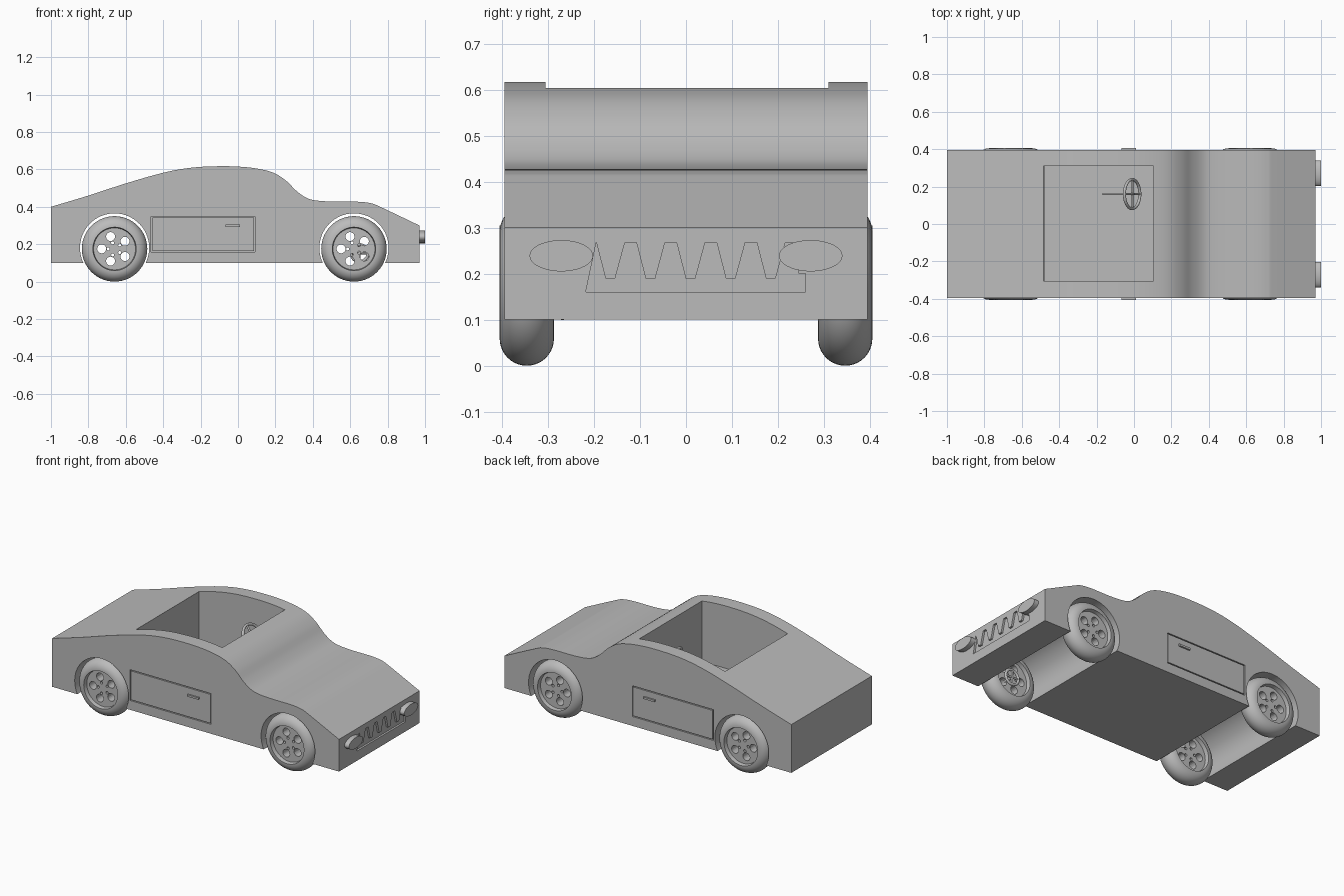
import bpy, bmesh, math
from mathutils import Vector, Matrix

if "Cube" in bpy.data.objects:
    bpy.data.objects.remove(bpy.data.objects["Cube"])

grey = bpy.data.materials.new("plain grey")
grey.diffuse_color = (0.5, 0.5, 0.5, 1)
grey.use_nodes = True
grey.node_tree.nodes["Principled BSDF"].inputs["Base Color"].default_value = grey.diffuse_color
HALF_W = 0.395
ARCHES = (-0.66, 0.62)


def finish(name, bm, smooth=True):
    bmesh.ops.recalc_face_normals(bm, faces=bm.faces)
    mesh = bpy.data.meshes.new(name)
    bm.to_mesh(mesh)
    bm.free()
    ob = bpy.data.objects.new(name, mesh)
    bpy.context.collection.objects.link(ob)
    mesh.materials.append(grey)
    if smooth:
        shade(ob)
    return ob


def shade(ob):
    bpy.ops.object.select_all(action='DESELECT')
    ob.select_set(True)
    bpy.context.view_layer.objects.active = ob
    bpy.ops.object.shade_smooth_by_angle(angle=math.radians(28))


def prism(bm, pts, step):
    """Extrude a closed outline of 3D points along step."""
    face = bm.faces.new([bm.verts.new(p) for p in pts])
    new = bmesh.ops.extrude_face_region(bm, geom=[face])["geom"]
    bmesh.ops.translate(bm, vec=step, verts=[v for v in new if isinstance(v, bmesh.types.BMVert)])
    return bm


def box(bm, x0, x1, y0, y1, z0, z1):
    return prism(bm, [(x0, y0, z0), (x1, y0, z0), (x1, y1, z0), (x0, y1, z0)], (0, 0, z1 - z0))


def ellipse(cu, cv, ru, rv, n=48):
    return [(cu + ru * math.cos(2 * math.pi * i / n), cv + rv * math.sin(2 * math.pi * i / n)) for i in range(n)]


def rod(bm, a, b, r, n=16):
    a, b = Vector(a), Vector(b)
    m = Matrix.Translation((a + b) / 2) @ (b - a).to_track_quat('Z', 'Y').to_matrix().to_4x4()
    bmesh.ops.create_cone(bm, cap_ends=True, segments=n, radius1=r, radius2=r, depth=(b - a).length, matrix=m)


def spin(bm, profile, n):
    """Revolve (radius, height) points around z; radius 0 closes the pole."""
    verts = [bm.verts.new((r, 0, h)) for r, h in profile]
    edges = [bm.edges.new(p) for p in zip(verts, verts[1:])]
    bmesh.ops.spin(bm, geom=verts + edges, axis=(0, 0, 1), cent=(0, 0, 0),
                   angle=2 * math.pi, steps=n, use_duplicate=False)
    bmesh.ops.remove_doubles(bm, verts=bm.verts, dist=1e-5)


def ring(name, major, minor, matrix):
    bm = bmesh.new()
    prof = [(major + minor * math.cos(a), minor * math.sin(a)) for a in [math.pi * k / 6 for k in range(13)]]
    spin(bm, prof, 40)
    bm.transform(matrix)
    return finish(name, bm)


def cut(ob, *cutters):
    for c in cutters:
        m = ob.modifiers.new("cut", 'BOOLEAN')
        m.operation, m.solver, m.object = 'DIFFERENCE', 'EXACT', c
        bpy.context.view_layer.objects.active = ob
        bpy.ops.object.modifier_apply(modifier=m.name)
        bpy.data.objects.remove(c)
    shade(ob)


def curve_through(keys, steps=5):
    out = []
    for i in range(len(keys) - 1):
        p = [Vector(keys[min(max(i + k, 0), len(keys) - 1)]) for k in (-1, 0, 1, 2)]
        for s in range(steps):
            t = s / steps
            q = 0.5 * (2 * p[1] + (p[2] - p[0]) * t + (2 * p[0] - 5 * p[1] + 4 * p[2] - p[3]) * t * t
                       + (3 * p[1] - p[0] - 3 * p[2] + p[3]) * t ** 3)
            out.append((q.x, q.y))
    return out + [keys[-1]]


# body: roof line, straight nose and tail, wheel arches along the bottom
roof = [(-1, .4), (-.8, .46), (-.6, .525), (-.4, .582), (-.25, .609), (-.1, .617), (.03, .613),
        (.13, .599), (.2, .577), (.26, .537), (.31, .487), (.36, .451), (.41, .435), (.5, .428),
        (.64, .427), (.71, .419), (.76, .4), (.97, .3)]
outline = curve_through(roof) + [(.97, .1)]
ARCH_Z, ARCH_R = 0.18, 0.185
start = math.asin((0.1 - ARCH_Z) / ARCH_R)
for cx in reversed(ARCHES):
    for i in range(41):
        a = start + (math.pi - 2 * start) * i / 40
        outline.append((cx + ARCH_R * math.cos(a), ARCH_Z + ARCH_R * math.sin(a)))
outline.append((-1, .1))
body = finish("body", prism(bmesh.new(), [(x, -HALF_W, z) for x, z in outline], (0, 2 * HALF_W, 0)))

# open cockpit
cockpit = finish("cockpit_cutter", box(bmesh.new(), -.485, .105, -.305, .31, .23, .8), False)

# narrow door gaps on both sides
bm = bmesh.new()
G = 0.006
X0, X1, Z0, Z1 = -.464, .092, .158, .349
for s in (-1, 1):
    outer = [(X0, Z0), (X1, Z0), (X1, Z1), (X0, Z1)]
    inner = [(X0 + G, Z0 + G), (X1 - G, Z0 + G), (X1 - G, Z1 - G), (X0 + G, Z1 - G)]
    loops = [[bm.verts.new((x, s * y, z)) for x, z in lp]
             for lp, y in ((outer, .385), (outer, .42), (inner, .42), (inner, .385))]
    for k in range(4):
        for i in range(4):
            j, l = (i + 1) % 4, loops[(k + 1) % 4]
            bm.faces.new([loops[k][i], loops[k][j], l[j], l[i]])
door_gaps = finish("door_gap_cutter", bm, False)

# toothed grille recess
grille = [(.26, .2), (.26, .16), (-.218, .16)]
for i in range(6):
    y = -.207 + i * .0872
    if i:
        grille.append((y - .013 + .0, .268))
    grille.append((y + .012, .268))
    if i < 5:
        grille += [(y + .032, .19), (y + .053, .19)]
grille.append((.245, .2))
recess = finish("grille_cutter", prism(bmesh.new(), [(.958, y, z) for y, z in grille], (.1, 0, 0)), False)
cut(body, cockpit, door_gaps, recess)

# headlights and door handles
for s, side in ((-1, "right"), (1, "left")):
    pts = [(.96, y, z) for y, z in ellipse(s * .271, .239, .069, .034)]
    finish("headlight_" + side, prism(bmesh.new(), pts, (.04, 0, 0)))
    y0, y1 = sorted((s * .39, s * .405))
    finish("door_handle_" + side, box(bmesh.new(), -.066, .011, y0, y1, .293, .305), False)

# wheels: round tyre, recessed rim disc, five large and five small holes
T = 0.059
tyre = [(.116 + T * math.cos(a), T * math.sin(a)) for a in [math.pi * (k / 20 - .5) for k in range(21)]]
profile = [(0, -.035), (.112, -.035)] + tyre + [(.112, .035), (0, .035)]
to_side = Matrix.Rotation(math.pi / 2, 4, 'X')
for cx, end in zip(ARCHES, ("rear", "front")):
    for s, side in ((-1, "right"), (1, "left")):
        place = Matrix.Translation((cx, s * .346, .175)) @ to_side
        bm = bmesh.new()
        spin(bm, profile, 56)
        bm.transform(place)
        wheel = finish(f"wheel_{end}_{side}", bm)
        bm = bmesh.new()
        for k in range(5):
            a = math.pi + 2 * math.pi * k / 5
            for dist, r in ((.069, .024), (.034, .008)):
                x, y = dist * math.cos(a), dist * math.sin(a)
                rod(bm, (x, y, -.1), (x, y, .1), r, 20)
        bm.transform(place)
        cut(wheel, finish("hole_cutter", bm, False))

# steering wheel with spokes and column
axis = Vector((.85, 0, .53)).normalized()
up, hub = Vector((-.53, 0, .85)).normalized(), Vector((-.01, .16, .46))
ring("steering_wheel", .078, .008, Matrix.Translation(hub) @ axis.to_track_quat('Z', 'Y').to_matrix().to_4x4())
bm = bmesh.new()
rod(bm, hub - up * .078, hub + up * .078, .006)
rod(bm, hub - Vector((0, .078, 0)), hub + Vector((0, .078, 0)), .006)
rod(bm, hub - axis * .185, hub + axis * .01, .006)
finish("steering_column", bm)

# small ring with spokes behind the front right wheel
c = Vector((.65, -.268, .152))
ring("hub_ring", .045, .008, Matrix.Translation(c) @ to_side)
bm = bmesh.new()
for d in (Vector((.045, 0, 0)), Vector((0, 0, .045))):
    rod(bm, c - d, c + d, .006)
rod(bm, c, c + Vector((0, -.06, 0)), .01)
finish("hub_spokes", bm)
